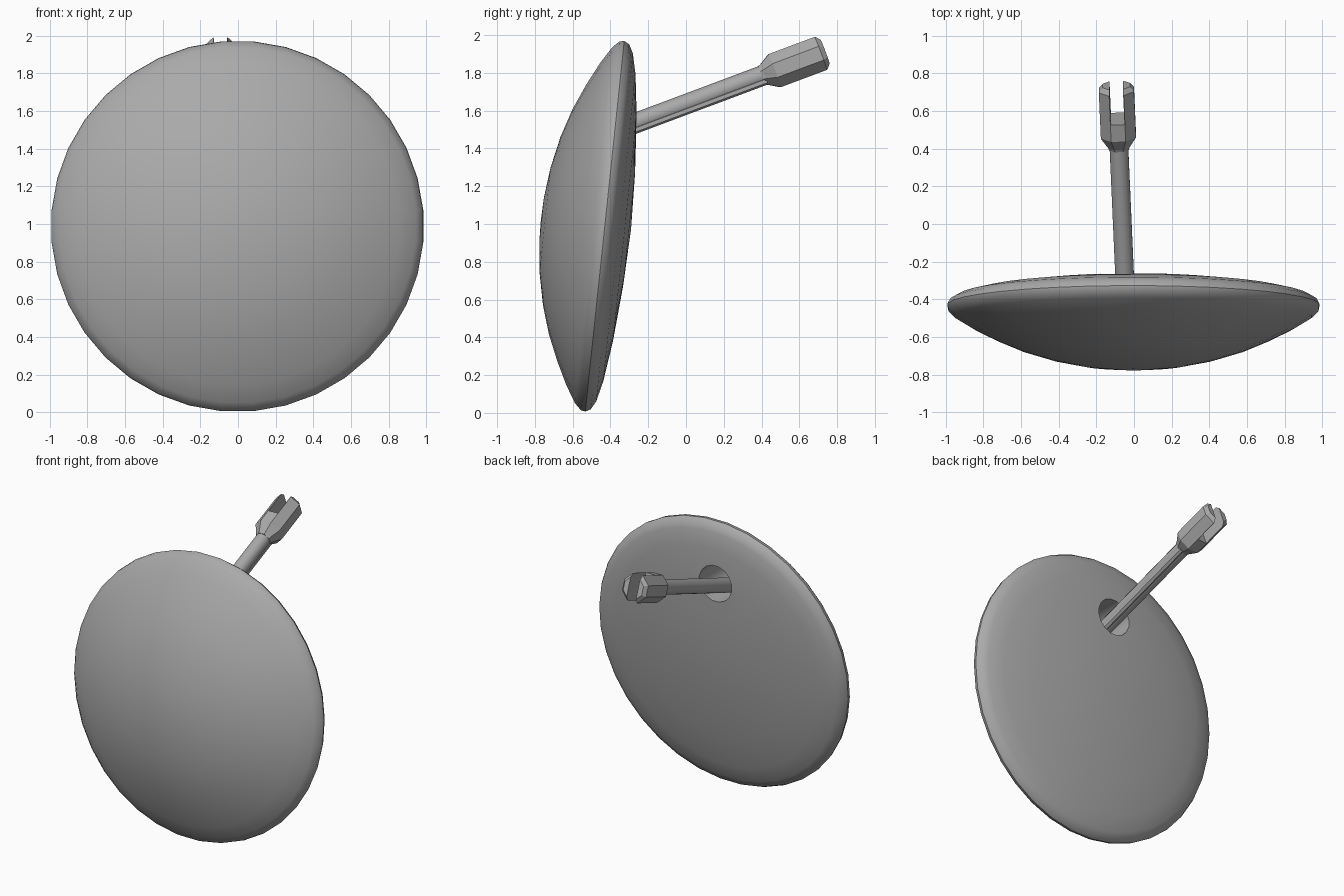
import bpy, bmesh, math
from mathutils import Matrix, Vector

if "Cube" in bpy.data.objects:
    bpy.data.objects.remove(bpy.data.objects["Cube"], do_unlink=True)

grey = bpy.data.materials.new("plain_grey")
grey.use_nodes = True
tone = (0.4, 0.4, 0.4, 1)
grey.diffuse_color = tone
grey.node_tree.nodes["Principled BSDF"].inputs["Base Color"].default_value = tone


def lathe(name, profile, sides, matrix, smooth=None):
    """Revolve (radius, height) points, bottom to top, around local z."""
    bm = bmesh.new()
    rings = []
    for r, h in profile:
        if r == 0:
            rings.append([bm.verts.new((0, 0, h))] * sides)
        else:
            turns = [2 * math.pi * (i + 0.5) / sides for i in range(sides)]
            rings.append([bm.verts.new((r * math.cos(a), r * math.sin(a), h)) for a in turns])
    for low, high in zip(rings, rings[1:]):
        for i in range(sides):
            j = (i + 1) % sides
            bm.faces.new(dict.fromkeys((low[i], low[j], high[j], high[i])))
    for ring in (rings[0], rings[-1]):
        if ring[0] is not ring[1]:
            bm.faces.new(ring)
    bmesh.ops.recalc_face_normals(bm, faces=bm.faces)
    return finish(name, bm, matrix, smooth)


def finish(name, bm, matrix, smooth=None):
    mesh = bpy.data.meshes.new(name)
    bm.to_mesh(mesh)
    bm.free()
    mesh.materials.append(grey)
    ob = bpy.data.objects.new(name, mesh)
    bpy.context.collection.objects.link(ob)
    ob.matrix_world = matrix
    if smooth:
        shade(ob, smooth)
    return ob


def shade(ob, angle):
    bpy.ops.object.select_all(action="DESELECT")
    ob.select_set(True)
    bpy.context.view_layer.objects.active = ob
    bpy.ops.object.shade_smooth_by_angle(angle=math.radians(angle))


def cut(ob, cutter):
    """Subtract the cutter, then discard it."""
    mod = ob.modifiers.new("cut", "BOOLEAN")
    mod.operation, mod.object, mod.solver = "DIFFERENCE", cutter, "EXACT"
    bpy.context.view_layer.update()
    done = ob.evaluated_get(bpy.context.evaluated_depsgraph_get())
    ob.data = bpy.data.meshes.new_from_object(done)
    ob.modifiers.clear()
    bpy.data.objects.remove(cutter, do_unlink=True)


# Frame of the arm: local z runs out from the disc, local x stays level
axis = Vector((-0.038, 0.86, 0.322)).normalized()
level = Vector((1, 0, 0))
level = (level - axis * level.dot(axis)).normalized()
arm = Matrix((level, axis.cross(level), axis)).transposed().to_4x4()
arm.translation = (-0.05, -0.27, 1.535)

# Domed disc, leaning back slightly, with local z pointing to the rear
tilt = Matrix.Translation((-0.003, -0.45, 0.99)) @ Matrix.Rotation(math.radians(-96), 4, "X")
disc_profile = [(0, -0.32), (0.12, -0.316), (0.28, -0.298), (0.45, -0.262), (0.6, -0.215),
                (0.74, -0.155), (0.86, -0.095), (0.95, -0.04), (0.985, -0.005), (0.99, 0.02),
                (0.975, 0.048), (0.93, 0.072), (0.82, 0.098), (0.6, 0.127), (0.3, 0.15), (0, 0.16)]
disc = lathe("domed_disc", disc_profile, 36, tilt)

# Round socket in the rear of the disc
socket = Matrix.Translation((-0.05, -0.55, 1.55)) @ Matrix.Rotation(math.radians(-90), 4, "X")
cut(disc, lathe("socket_cutter", [(0.13, 0), (0.13, 0.6)], 16, socket))
shade(disc, 35)

# Rod and the slim rib along its upper side
lathe("arm_rod", [(0.052, -0.28), (0.052, 0.76)], 10, arm, 40)
rib = arm @ Matrix.Translation((0.03, 0.036, 0))
lathe("arm_rib", [(0.02, -0.28), (0.02, 0.73)], 6, rib, 40)

# Forked end: flared collar, faceted body and a slot between two prongs
fork = lathe("fork_end", [(0.056, 0.715), (0.062, 0.73), (0.101, 0.79), (0.101, 1.05), (0.078, 1.075)],
             8, arm)
bm = bmesh.new()
bmesh.ops.create_cube(bm, size=1)
bmesh.ops.scale(bm, vec=(0.072, 0.4, 0.4), verts=bm.verts)
cut(fork, finish("slot_cutter", bm, arm @ Matrix.Translation((0, 0, 1.085))))
